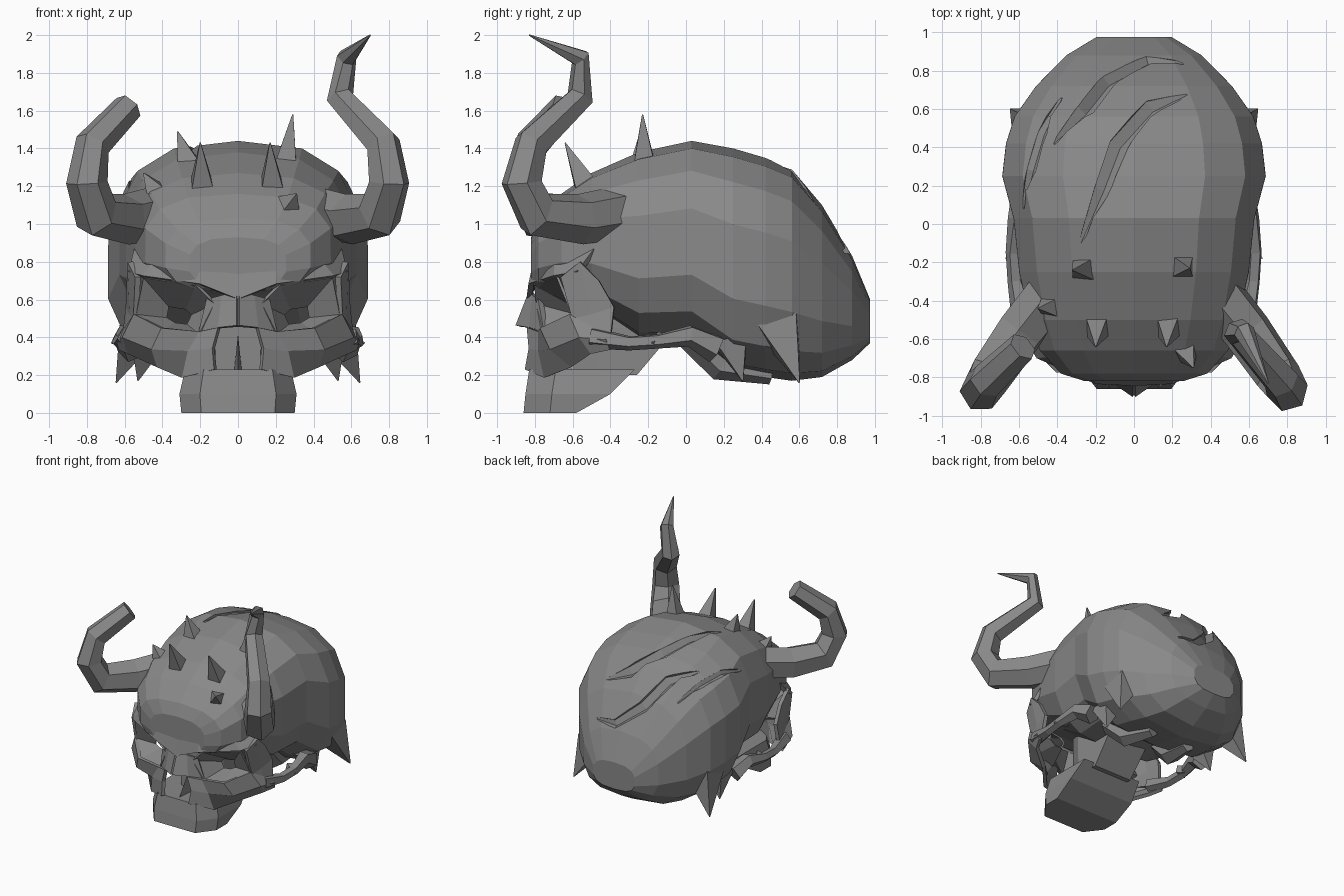
import bpy, bmesh, math
from mathutils import Vector
from mathutils.bvhtree import BVHTree

if "Cube" in bpy.data.objects:
    bpy.data.objects.remove(bpy.data.objects["Cube"])

bone = bpy.data.materials.new("grey_bone")
bone.diffuse_color = (0.25, 0.25, 0.25, 1)
bone.use_nodes = True
bone.node_tree.nodes["Principled BSDF"].inputs["Base Color"].default_value = bone.diffuse_color


def make(name, verts, faces):
    bm = bmesh.new()
    vs = [bm.verts.new(v) for v in verts]
    for f in faces:
        bm.faces.new([vs[i] for i in f])
    bmesh.ops.recalc_face_normals(bm, faces=bm.faces)
    me = bpy.data.meshes.new(name)
    bm.to_mesh(me)
    bm.free()
    me.materials.append(bone)
    ob = bpy.data.objects.new(name, me)
    bpy.context.collection.objects.link(ob)
    return ob


def loft(name, rings):
    n = len(rings[0])
    verts = [v for r in rings for v in r]
    faces = [(k * n + i, k * n + (i + 1) % n, (k + 1) * n + (i + 1) % n, (k + 1) * n + i)
             for k in range(len(rings) - 1) for i in range(n)]
    faces += [tuple(range(n)), tuple(range(len(verts) - n, len(verts)))]
    return make(name, verts, faces)


def tube(name, pts, sides=6, side=1):
    """Tapered tube along points (x, y, z, radius); side=-1 mirrors it."""
    p = [Vector((a * side, b, c)) for a, b, c, r in pts]
    rings, t0, u = [], None, None
    for i, q in enumerate(p):
        t = (p[min(i + 1, len(p) - 1)] - p[max(i - 1, 0)]).normalized()
        if u is None:
            u = t.orthogonal().normalized()
        else:
            u = t0.rotation_difference(t) @ u
        t0, w = t, t.cross(u)
        rings.append([q + pts[i][3] * (u * math.cos(a) + w * math.sin(a))
                      for a in (2 * math.pi * k / sides for k in range(sides))])
    return loft(name, rings)


def spike(name, base, tip, r, sides=4, side=1):
    return tube(name, [(*base, r), (*tip, 0.004)], sides, side)


def shell(name, rows, closed=False, thick=0.03):
    """Bone plate through rows of points, mirrored across x."""
    n = len(rows[0])
    faces = [(k * n + i, k * n + (i + 1) % n, (k + 1) * n + (i + 1) % n, (k + 1) * n + i)
             for k in range(len(rows) - 1) for i in range(n if closed else n - 1)]
    ob = make(name, [v for r in rows for v in r], faces)
    so = ob.modifiers.new("thickness", 'SOLIDIFY')
    so.thickness, so.offset = thick, 0
    ob.modifiers.new("mirror", 'MIRROR')
    return ob


# Cranium: superellipse sections along y (y, half width, bottom, top)
sections = [(-0.82, .26, .66, .93), (-0.78, .39, .64, 1.03), (-0.66, .50, .62, 1.16),
            (-0.50, .555, .56, 1.27), (-0.25, .61, .39, 1.38), (0.03, .64, .39, 1.44),
            (0.25, .70, .22, 1.40), (0.42, .68, .19, 1.35), (0.56, .635, .17, 1.29),
            (0.72, .52, .19, 1.10), (0.88, .36, .28, .83), (0.975, .20, .37, .60)]
N = 14
rings = []
for y, w, lo, hi in sections:
    ring = []
    for k in range(N):
        a = 2 * math.pi * (k + 0.5) / N
        c, s = math.cos(a), math.sin(a)
        p = 0.76 if s > 0 else 0.70
        ring.append((w * math.copysign(abs(c) ** p, c), y,
                     (lo + hi) / 2 + (hi - lo) / 2 * math.copysign(abs(s) ** p, s)))
    rings.append(ring)
cranium = loft("cranium", rings)

# Claw gashes across the back of the crown
tree = BVHTree.FromPolygons([v.co for v in cranium.data.vertices],
                            [tuple(p.vertices) for p in cranium.data.polygons])
gashes = [[(.26, .84, .01), (.08, .86, .04), (-.12, .76, .055), (-.25, .60, .055), (-.42, .42, .01)],
          [(.28, .68, .01), (.10, .62, .055), (-.08, .42, .055), (-.17, .18, .045), (-.28, -.1, .01)],
          [(-.38, .66, .01), (-.48, .48, .03), (-.54, .28, .03), (-.58, .08, .01)]]
for g in gashes:
    path = [(x, y, tree.ray_cast(Vector((x, y, 3)), Vector((0, 0, -1)))[0].z + .01, r)
            for x, y, r in g]
    cutter = tube("gash_cutter", path, 5)
    cutter.hide_render = True
    cutter.hide_set(True)
    cut = cranium.modifiers.new("gash", 'BOOLEAN')
    cut.operation, cut.solver, cut.object = 'DIFFERENCE', 'EXACT', cutter

# Horns: whole on one side, snapped short on the other
horn = [(.43, -.36, 1.06, .14), (.59, -.56, 1.025, .135), (.75, -.79, 1.05, .125),
        (.80, -.87, 1.22, .11), (.77, -.82, 1.42, .095)]
tube("horn_whole", horn + [(.54, -.56, 1.67, .075), (.575, -.56, 1.88, .055),
                           (.70, -.83, 2.0, .004)], 6)
tube("horn_broken", horn + [(.58, -.64, 1.62, .08)], 6, -1)

# Small spikes on the crown and forehead
spike("crown_spike_right", (.25, -.22, 1.30), (.29, -.23, 1.58), .085)
spike("crown_spike_left", (-.25, -.23, 1.28), (-.32, -.24, 1.49), .10)
spike("brow_spike_right", (.18, -.52, 1.18), (.17, -.64, 1.43), .09)
spike("brow_spike_left", (-.19, -.52, 1.18), (-.20, -.64, 1.43), .09)
spike("temple_stub_right", (.24, -.60, 1.05), (.31, -.75, 1.16), .13)
spike("temple_stub_left", (-.40, -.42, 1.12), (-.50, -.44, 1.27), .11)

# Face plates: brow, nose bridge, cheek
shell("brow", [[(0, -.80, .76), (.2, -.79, .82), (.40, -.68, .84), (.54, -.48, .86)],
               [(0, -.83, .60), (.2, -.82, .68), (.50, -.69, .72), (.57, -.57, .74)]])
shell("orbit_side", [[(.53, -.66, .72), (.57, -.56, .80), (.57, -.46, .70)],
                     [(.54, -.60, .50), (.56, -.50, .52), (.58, -.38, .56)],
                     [(.55, -.60, .42), (.58, -.50, .40), (.60, -.40, .38)]])
shell("nose_bridge", [[(0, -.82, .64), (.08, -.80, .62), (.16, -.77, .60)],
                      [(0, -.89, .46), (.10, -.82, .45), (.20, -.74, .43)]])
shell("cheek", [[(.10, -.83, .45), (.20, -.77, .43), (.40, -.76, .45), (.54, -.61, .52), (.58, -.46, .43)],
                [(.13, -.82, .34), (.26, -.77, .33), (.45, -.71, .34), (.60, -.56, .40), (.63, -.42, .39)],
                [(.12, -.84, .23), (.29, -.74, .19), (.42, -.60, .25), (.57, -.50, .32), (.62, -.40, .34)]])

# Eye sockets: funnels narrowing to a small opening
rim = [(.12, -.79, .58), (.22, -.80, .68), (.50, -.68, .72),
       (.54, -.60, .52), (.40, -.74, .43), (.20, -.76, .41)]
deep = [Vector((.30, -.57, .49)).lerp(Vector((x, -.57, z)), 0.33) for x, y, z in rim]
shell("eye_socket", [rim, deep], True, 0.015)


# Upper jaw and the core behind the nose: outlines stacked in z
def outline(z, w, front, back):
    return [(-w, back, z), (w, back, z), (w, front + .14, z), (w * .65, front, z),
            (-w * .65, front, z), (-w, front + .14, z)]


loft("upper_jaw", [outline(0, .30, -.86, -.58), outline(.10, .31, -.85, -.40),
                   outline(.23, .28, -.83, -.27)])
loft("skull_core", [outline(.20, .18, -.60, -.26), outline(.45, .19, -.60, -.05),
                    outline(.66, .19, -.60, .05)])
make("nose_septum", [(0, -.80, .22), (.02, -.60, .22), (-.02, -.60, .22), (0, -.66, .42)],
     [(0, 1, 2), (0, 1, 3), (1, 2, 3), (0, 2, 3)])

# Cheek arches, ear points and downward spikes under the skull
for s, tag in ((1, "right"), (-1, "left")):
    tube("cheek_arch_" + tag, [(.58, -.50, .40, .06), (.62, -.30, .37, .04), (.63, -.15, .38, .04),
                               (.60, .02, .41, .06), (.56, .16, .34, .08)], 5, s)
    spike("ear_point_" + tag, (.58, -.12, .39), (.67, -.18, .37), .05, 4, s)
    spike("rear_spike_" + tag, (.52, .49, .46), (.645, .60, .16), .15, 4, s)
    spike("under_spike_" + tag, (.48, .24, .38), (.53, .30, .17), .12, 4, s)
    tube("base_knob_" + tag, [(.26, .0, .42, .07), (.22, .18, .25, .08), (.18, .45, .20, .05)], 5, s)
